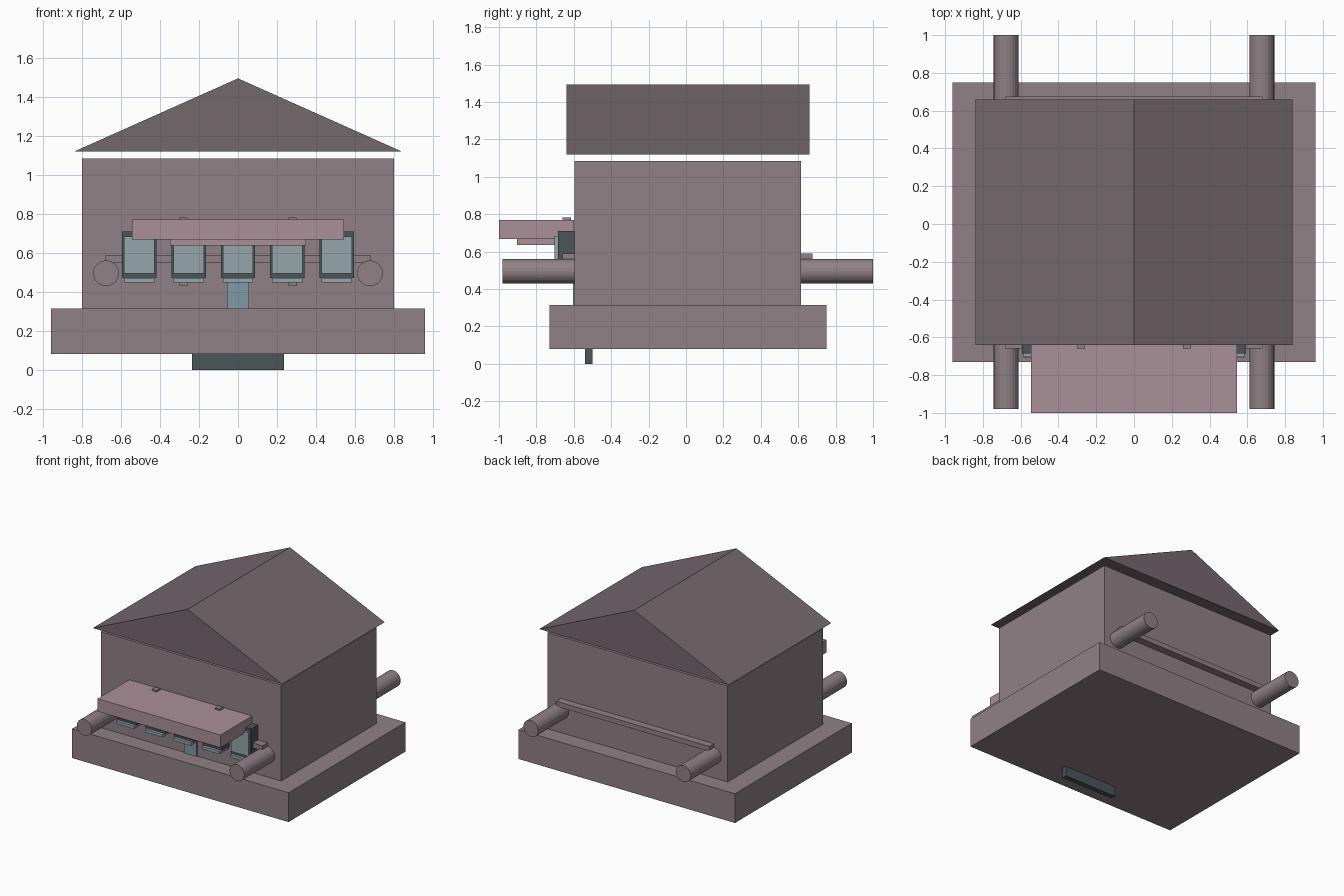
import bpy
import bmesh
from math import pi

if "Cube" in bpy.data.objects:
    bpy.data.objects.remove(bpy.data.objects["Cube"])


def material(name, rgb):
    m = bpy.data.materials.new(name)
    m.diffuse_color = (*rgb, 1)
    m.use_nodes = True
    m.node_tree.nodes["Principled BSDF"].inputs["Base Color"].default_value = m.diffuse_color
    return m


WALL = material("wall_mauve", (0.28, 0.22, 0.24))
ROOF = material("roof_mauve", (0.175, 0.14, 0.155))
PINK = material("dusty_pink", (0.41, 0.28, 0.32))
GLASS = material("pale_grey_blue", (0.30, 0.38, 0.41))
DARK = material("dark_slate", (0.07, 0.09, 0.10))
BLUE = material("soft_blue", (0.22, 0.32, 0.38))


def finish(name, bm, mat):
    bmesh.ops.recalc_face_normals(bm, faces=bm.faces)
    mesh = bpy.data.meshes.new(name)
    bm.to_mesh(mesh)
    bm.free()
    mesh.materials.append(mat)
    ob = bpy.data.objects.new(name, mesh)
    bpy.context.collection.objects.link(ob)
    return ob


def box(name, x, y, z, mat):
    """Box from (min, max) pairs on each axis."""
    bm = bmesh.new()
    bmesh.ops.create_cube(bm, size=1)
    for v in bm.verts:
        v.co = [(a + b) / 2 + c * (b - a) for (a, b), c in zip((x, y, z), v.co)]
    return finish(name, bm, mat)


# Plinth, house body and the foot beneath
box("plinth", (-0.96, 0.96), (-0.73, 0.75), (0.08, 0.315), WALL)
box("house_body", (-0.8, 0.8), (-0.595, 0.615), (0.315, 1.085), WALL)
box("foot", (-0.235, 0.235), (-0.54, -0.5), (0, 0.08), DARK)

# Gable roof: triangle extruded along y
bm = bmesh.new()
tri = bm.faces.new([bm.verts.new(p) for p in
                    ((-0.84, -0.64, 1.12), (0.84, -0.64, 1.12), (0, -0.64, 1.495))])
ext = bmesh.ops.extrude_face_region(bm, geom=[tri], use_keep_orig=True)
bmesh.ops.translate(bm, vec=(0, 1.30, 0),
                    verts=[g for g in ext["geom"] if isinstance(g, bmesh.types.BMVert)])
finish("gable_roof", bm, ROOF)

# Round carrying poles running front to back
for side, sx in (("left", -1), ("right", 1)):
    bpy.ops.mesh.primitive_cylinder_add(vertices=24, radius=0.066, depth=1.98,
                                        location=(sx * 0.677, 0.01, 0.495),
                                        rotation=(pi / 2, 0, 0))
    pole = bpy.context.object
    pole.name = f"pole_{side}"
    pole.data.materials.append(WALL)

# Cross rails at front and back, upright battens at the front
box("front_rail", (-0.68, 0.68), (-0.66, -0.595), (0.55, 0.59), WALL)
box("back_rail", (-0.68, 0.68), (0.615, 0.675), (0.55, 0.59), WALL)
for side, cx in (("left", -0.28), ("right", 0.28)):
    box(f"batten_{side}", (cx - 0.021, cx + 0.021), (-0.66, -0.615), (0.43, 0.782), WALL)

# Canopy with a narrower underside panel
box("canopy", (-0.545, 0.545), (-1.0, -0.6), (0.668, 0.77), PINK)
box("canopy_underside", (-0.35, 0.35), (-0.904, -0.6), (0.637, 0.668), PINK)

# Row of five framed windows with sills
for i in range(5):
    cx = (i - 2) * 0.253
    box(f"window_frame_{i + 1}", (cx - 0.088, cx + 0.088), (-0.685, -0.595), (0.47, 0.71), DARK)
    box(f"window_pane_{i + 1}", (cx - 0.078, cx + 0.078), (-0.703, -0.685), (0.495, 0.685), GLASS)
    box(f"window_sill_{i + 1}", (cx - 0.078, cx + 0.078), (-0.708, -0.595), (0.447, 0.47), GLASS)

# Thin door panel under the middle window
box("door_panel", (-0.056, 0.056), (-0.604, -0.595), (0.315, 0.447), BLUE)
